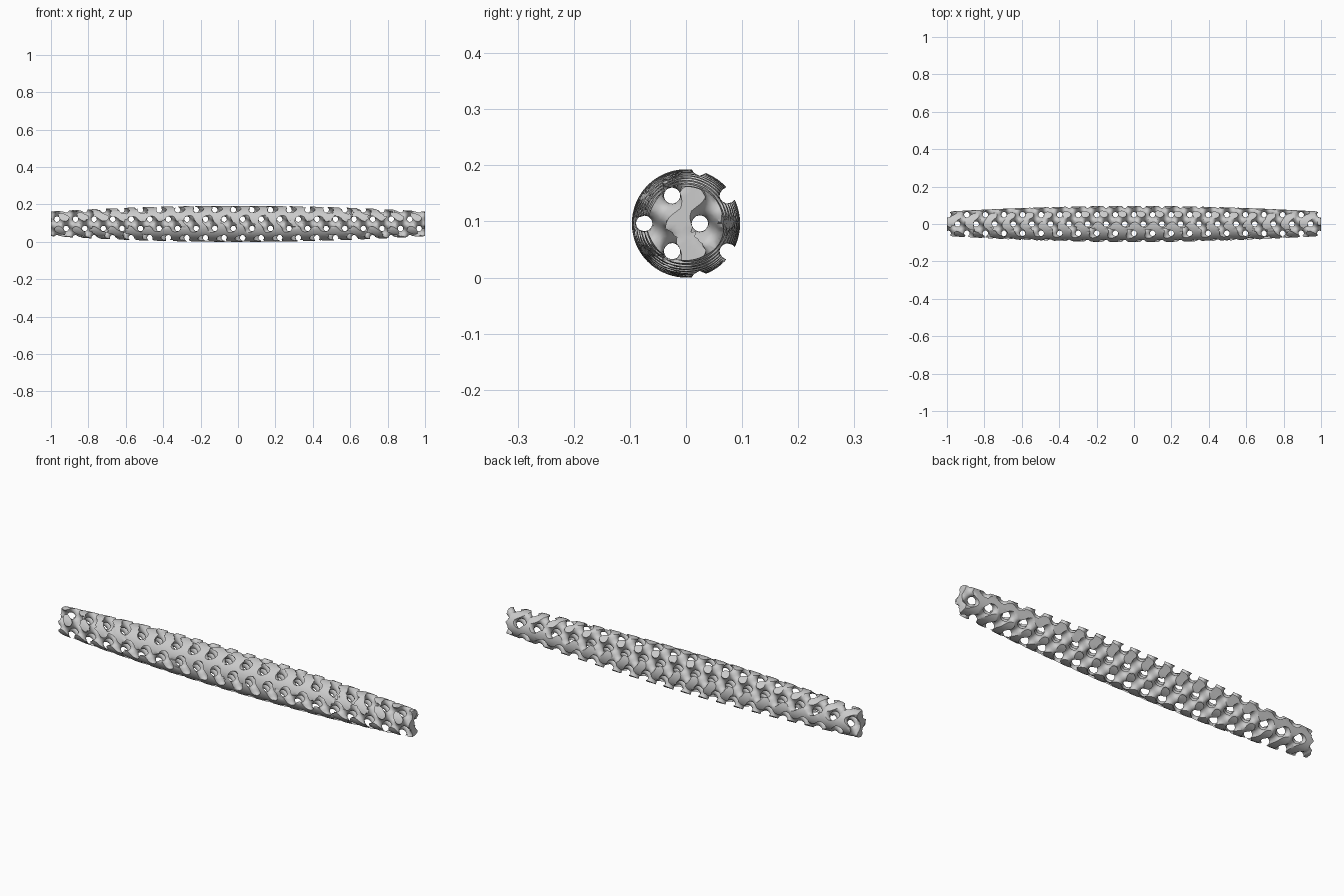
import bpy, bmesh, math
from mathutils import Vector

if "Cube" in bpy.data.objects:
    bpy.data.objects.remove(bpy.data.objects["Cube"])

PERIOD = 0.0993          # lattice cell size
K = 2 * math.pi / PERIOD
LEVEL = -0.2             # solid where the wave field is below this
R_MID, R_END = 0.0965, 0.066
STEP = 0.0080


# Three implicit fields, negative inside: lattice, barrel envelope, flat ends
def lattice(p):
    x, y, z = K * (p[0] - PERIOD / 4), K * p[1], K * p[2]
    g = math.sin(x) * math.cos(y) + math.sin(y) * math.cos(z) + math.sin(z) * math.cos(x)
    return (g - LEVEL) / (1.4 * K)


def barrel(p):
    return math.hypot(p[1], p[2]) - (R_MID - (R_MID - R_END) * p[0] ** 2)


def ends(p):
    return abs(p[0]) - 1.0


FIELDS = (lattice, barrel, ends)


def project(p, f):
    """One Newton step of p onto the surface f = 0."""
    e = 1e-5
    v = f(p)
    grad = Vector([(f(p + Vector([e * (i == j) for j in range(3)])) - v) / e for i in range(3)])
    return p - grad * (v / max(grad.length_squared, 0.05))


# Sample the combined solid on a grid
nx = int(2.04 / STEP) + 1
nr = int(0.215 / STEP) + 1
x0, r0 = -nx * STEP / 2, -nr * STEP / 2
SY, SX = nr + 1, (nr + 1) ** 2


def corner(i, j, k):
    return Vector((x0 + i * STEP, r0 + j * STEP, r0 + k * STEP))


values = []
for i in range(nx + 1):
    for j in range(nr + 1):
        for k in range(nr + 1):
            p = (x0 + i * STEP, r0 + j * STEP, r0 + k * STEP)
            values.append(max(f(p) for f in FIELDS))

# One vertex per crossed cell, snapped to the surface and its creases
OFFS = [(a, b, c) for a in (0, 1) for b in (0, 1) for c in (0, 1)]
EDGES = [(a, b) for a in range(8) for b in range(a + 1, 8)
         if sum(abs(OFFS[a][n] - OFFS[b][n]) for n in range(3)) == 1]
bm = bmesh.new()
cells = {}
for i in range(nx):
    for j in range(nr):
        for k in range(nr):
            base = i * SX + j * SY + k
            vals = [values[base + a * SX + b * SY + c] for a, b, c in OFFS]
            if min(vals) >= 0 or max(vals) < 0:
                continue
            origin = corner(i, j, k)
            points, active = [], set()
            for a, b in EDGES:
                if (vals[a] < 0) != (vals[b] < 0):
                    t = vals[a] / (vals[a] - vals[b])
                    q = origin + STEP * Vector(OFFS[a]).lerp(Vector(OFFS[b]), t)
                    points.append(q)
                    active.add(max(range(3), key=lambda n: FIELDS[n](q)))
            mean = sum(points, Vector()) / len(points)
            p = mean.copy()
            for _ in range(2 if len(active) == 1 else 6):
                for n in active:
                    p = project(p, FIELDS[n])
            if (p - mean).length > STEP:
                p = mean
            cells[i, j, k] = bm.verts.new(p)

# Join the four cells around every crossed grid edge with a quad
for (i, j, k) in cells:
    base = i * SX + j * SY + k
    here = values[base] < 0
    for stride, ring in ((SX, ((0, 0, 0), (0, -1, 0), (0, -1, -1), (0, 0, -1))),
                         (SY, ((0, 0, 0), (0, 0, -1), (-1, 0, -1), (-1, 0, 0))),
                         (1, ((0, 0, 0), (-1, 0, 0), (-1, -1, 0), (0, -1, 0)))):
        if here == (values[base + stride] < 0):
            continue
        quad = [cells.get((i + a, j + b, k + c)) for a, b, c in ring]
        if None not in quad:
            bm.faces.new(quad if here else quad[::-1])
bmesh.ops.recalc_face_normals(bm, faces=bm.faces)

# Stand it on the ground
low = min(v.co.z for v in bm.verts)
bmesh.ops.translate(bm, verts=bm.verts, vec=(0, 0, -low))
mesh = bpy.data.meshes.new("lattice_bar")
bm.to_mesh(mesh)
bm.free()
bar = bpy.data.objects.new("lattice_bar", mesh)
bpy.context.collection.objects.link(bar)
bpy.context.view_layer.objects.active = bar
bar.select_set(True)
bpy.ops.object.shade_smooth_by_angle(angle=math.radians(40))
